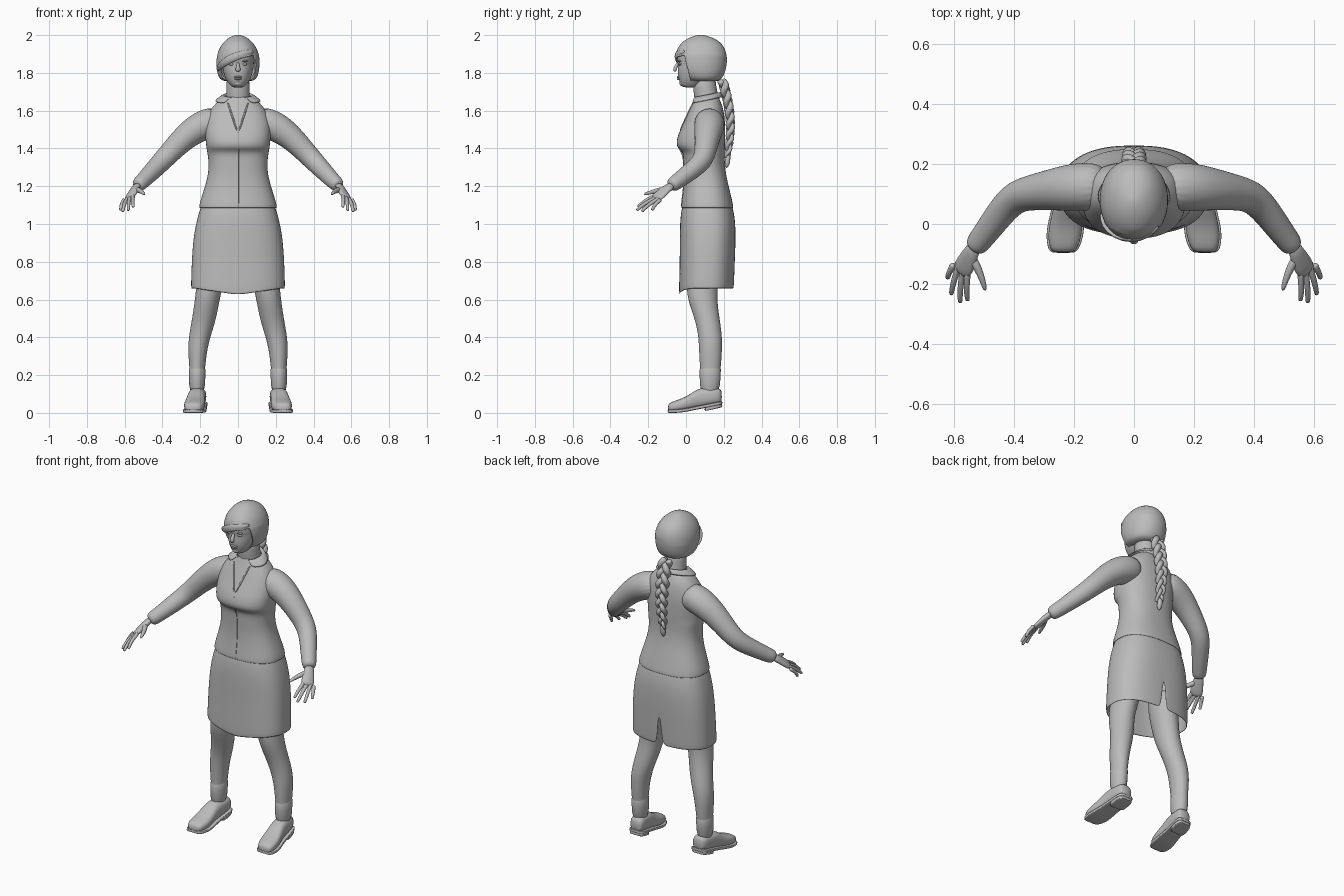
import bpy, bmesh, math
from mathutils import Vector

cube = bpy.data.objects.get("Cube")
if cube:
    bpy.data.objects.remove(cube)

TONE = (0.5, 0.5, 0.5, 1)
grey = bpy.data.materials.new("plain_grey")
grey.use_nodes = True
grey.diffuse_color = TONE
grey.node_tree.nodes["Principled BSDF"].inputs["Base Color"].default_value = TONE


def finish(name, bm, mirror=False, solid=0, subdiv=1, sharp=None):
    bmesh.ops.recalc_face_normals(bm, faces=bm.faces)
    me = bpy.data.meshes.new(name)
    bm.to_mesh(me)
    bm.free()
    me.materials.append(grey)
    me.shade_smooth()
    if sharp:
        me.set_sharp_from_angle(angle=math.radians(sharp))
    ob = bpy.data.objects.new(name, me)
    bpy.context.collection.objects.link(ob)
    if mirror:
        ob.modifiers.new("Mirror", 'MIRROR').use_mirror_merge = False
    if solid:
        mod = ob.modifiers.new("Thickness", 'SOLIDIFY')
        mod.thickness = solid
    if subdiv:
        mod = ob.modifiers.new("Smooth", 'SUBSURF')
        mod.levels = mod.render_levels = subdiv
    return ob


def loft(sections, caps=True, closed=True):
    bm = bmesh.new()
    rows = [[bm.verts.new(p) for p in s] for s in sections]
    n = len(rows[0])
    for a, b in zip(rows, rows[1:]):
        for i in range(n if closed else n - 1):
            j = (i + 1) % n
            bm.faces.new((a[i], a[j], b[j], b[i]))
    if caps:
        bm.faces.new(rows[0])
        bm.faces.new(rows[-1])
    return bm


def oval(c, u, v, n=24, e=2.0):
    pts = []
    for i in range(n):
        t = math.tau * i / n + math.pi / 2
        s, k = math.sin(t), math.cos(t)
        pts.append(Vector(c) + Vector(u) * math.copysign(abs(k) ** (2 / e), k)
                   + Vector(v) * math.copysign(abs(s) ** (2 / e), s))
    return pts


def rings(table, e=2.0, n=24):
    # each row: height, x from, x to, y from, y to
    return [oval(((a + b) / 2, (c + d) / 2, z), ((b - a) / 2, 0, 0), (0, (d - c) / 2, 0), n, e)
            for z, a, b, c, d in table]


def even(table, e=2.0, n=24):
    return rings([(z, -h, h, f, b) for z, h, f, b in table], e, n)


def tube(pts, radii, ref=(0, 1, 0), n=12):
    pts = [Vector(p) for p in pts]
    out = []
    for i, p in enumerate(pts):
        t = (pts[min(i + 1, len(pts) - 1)] - pts[max(i - 1, 0)]).normalized()
        side = t.cross(Vector(ref)).normalized()
        r = radii[i]
        a, b = r if isinstance(r, tuple) else (r, r)
        out.append(oval(p, side * a, side.cross(t) * b, n))
    return loft(out)


def ball(name, c, r, mirror=False):
    bm = bmesh.new()
    bmesh.ops.create_uvsphere(bm, u_segments=16, v_segments=10, radius=1)
    for v in bm.verts:
        v.co = Vector([c[k] + v.co[k] * r[k] for k in range(3)])
    return finish(name, bm, mirror, subdiv=0)


# Jacket body
jacket = finish("jacket", loft(even([
    (1.085, .207, -.027, .252), (1.11, .204, -.025, .248), (1.17, .185, -.016, .234),
    (1.25, .160, -.010, .214), (1.32, .154, -.014, .205), (1.38, .163, -.014, .205),
    (1.40, .167, -.044, .206), (1.43, .171, -.053, .207), (1.48, .175, -.040, .208),
    (1.54, .172, -.010, .207), (1.60, .150, .015, .200), (1.64, .118, .033, .188),
    (1.675, .075, .045, .170)], 2.4, 32), caps=False), solid=.006, subdiv=2)

# Sleeves
finish("sleeves", tube(
    [(.08, .125, 1.555), (.19, .125, 1.525), (.27, .115, 1.47), (.34, .105, 1.40),
     (.405, .09, 1.33), (.465, .01, 1.268), (.51, -.05, 1.222), (.537, -.085, 1.198)],
    [.078, .083, .070, .060, .054, .047, .041, .038], n=20), mirror=True, subdiv=2)

# Skirt: seam opens into a slit at the back, hem dips at the front
skirt_rows = even([
    (1.13, .180, -.010, .235), (1.08, .202, -.024, .250), (1.02, .218, -.031, .260),
    (.95, .233, -.033, .263), (.85, .243, -.033, .261), (.75, .247, -.035, .257),
    (.655, .250, -.038, .254)], 2.5, 40)
for row in skirt_rows:
    row.append(row[0].copy())
    gap = max(0, .85 - row[0].z) * .1
    row[0].x -= gap
    row[-1].x += gap
for p in skirt_rows[-1]:
    if p.y < .1:
        p.z -= .035 * max(0, 1 - abs(p.x) / .23)
bm = loft(skirt_rows, caps=False, closed=False)
bmesh.ops.remove_doubles(bm, verts=bm.verts, dist=.0005)
finish("skirt", bm, solid=.007, subdiv=2)

# Legs and socks
leg = [(.09, .178, .256, .075, .175), (.2, .177, .255, .077, .179), (.265, .172, .260, .072, .187),
       (.35, .160, .265, .068, .192), (.42, .140, .258, .064, .190), (.5, .115, .243, .045, .178),
       (.58, .100, .231, .015, .167), (.66, .085, .222, .0, .165), (.88, .02, .2, .0, .2)]
finish("legs", loft(rings(leg)), mirror=True, subdiv=2)
finish("socks", loft(rings([(z, a - .004, b + .004, c - .004, d + .004)
                            for z, a, b, c, d in leg[:3]])), mirror=True, sharp=40)


# Shoes: cross-sections from toe to heel
def tilt(y):
    return .2 * max(0, y + .03)


def shoe_part(name, stations, e, sharp=None):
    out = [oval((.222 - .1 * (y - .05), y, tilt(y) + (lo + hi) / 2), (w, 0, 0),
                (0, 0, (hi - lo) / 2), 24, e) for y, w, lo, hi in stations]
    return finish(name, loft(out), mirror=True, sharp=sharp)


outline = [(-.096, .032, .042), (-.083, .046, .056), (-.04, .057, .070), (0, .055, .080),
           (.04, .049, .098), (.07, .046, .112), (.13, .046, .102), (.175, .043, .092), (.19, .030, .075)]
shoe_part("shoe_uppers", [(y, w, .006, h) for y, w, h in outline], 2.6)
shoe_part("shoe_soles", [(y * 1.02, w + .006, 0, .018) for y, w, h in outline], 7, 50)
shoe_part("shoe_heels", [(.095, .048, -.018, .004), (.13, .05, -.016, .004),
                         (.175, .047, -.015, .004), (.193, .033, -.015, .004)], 7, 50)

# Hands
PALM = (-.61, .34, -.72)
finish("palms", tube([(.53, -.07, 1.208), (.545, -.1, 1.188), (.562, -.135, 1.158), (.582, -.167, 1.13)],
                     [(.024, .019), (.029, .018), (.038, .017), (.036, .013)], PALM, 16), mirror=True)
index, pinky = Vector((.556, -.176, 1.143)), Vector((.606, -.142, 1.122))
tips = [("index", (.555, -.255, 1.09)), ("middle", (.58, -.262, 1.072)),
        ("ring", (.61, -.235, 1.066)), ("pinky", (.622, -.18, 1.072))]
for k, (label, tip) in enumerate(tips):
    base, tip = index.lerp(pinky, k / 3), Vector(tip)
    mid = base.lerp(tip, .5) + Vector((.004, -.004, .006))
    finish(label + "_fingers", tube([base.lerp(tip, -.2), base, mid, tip.lerp(mid, .1), tip],
                                    [.011, .0115, .010, .009, .006], PALM, 10), mirror=True)
finish("thumbs", tube([(.543, -.105, 1.185), (.52, -.15, 1.177), (.506, -.185, 1.168), (.495, -.225, 1.156)],
                      [.016, .0145, .011, .007], PALM, 10), mirror=True)

# Neck and head
finish("neck", tube([(0, .125, 1.58), (0, .11, 1.66), (0, .098, 1.72), (0, .095, 1.80)],
                    [.075, .064, .062, .062], n=20))
finish("head", loft(even([
    (1.722, .028, -.012, .05), (1.735, .042, -.030, .09), (1.76, .062, -.037, .13),
    (1.785, .073, -.044, .165), (1.82, .082, -.045, .185), (1.845, .084, -.042, .19),
    (1.87, .086, -.050, .192), (1.91, .085, -.045, .19), (1.95, .07, -.02, .17),
    (1.975, .04, .02, .13)], 2.2)), subdiv=2)

# Facial features
finish("nose", tube([(0, -.040, 1.857), (0, -.050, 1.838), (0, -.061, 1.818), (0, -.056, 1.806)],
                    [(.007, .007), (.009, .009), (.015, .011), (.011, .006)]))
ball("eyes", (.033, -.030, 1.846), (.015, .011, .007), True)
ball("eyebrows", (.034, -.034, 1.863), (.02, .011, .005), True)
ball("upper_lip", (0, -.038, 1.778), (.023, .011, .006))
ball("lower_lip", (0, -.036, 1.768), (.019, .012, .006))
ball("chin", (0, -.020, 1.745), (.022, .015, .015))

# Hair cap with a slanted fringe line and an open face
bm = loft(even([
    (1.752, .080, .01, .172), (1.775, .103, -.02, .195), (1.81, .112, -.047, .21),
    (1.85, .115, -.057, .217), (1.89, .113, -.057, .217), (1.93, .100, -.047, .207),
    (1.965, .076, -.018, .182), (1.99, .044, .022, .135), (2.002, .012, .065, .09)], 2.1, 32))
cuts = [(Vector((0, 0, 1.872)), Vector((-.25, 0, 1))), (Vector((0, .012, 1.8)), Vector((0, 1, .25)))]
for co, no in cuts:
    bmesh.ops.bisect_plane(bm, geom=bm.verts[:] + bm.edges[:] + bm.faces[:], plane_co=co, plane_no=no)
gone = [f for f in bm.faces if all((f.calc_center_median() - co).dot(no) < 0 for co, no in cuts)]
bmesh.ops.delete(bm, geom=gone, context='FACES')
finish("hair_cap", bm, solid=.01, subdiv=2)
finish("fringe", tube([(.085, -.005, 1.915), (.045, -.043, 1.905), (-.01, -.055, 1.888),
                       (-.06, -.043, 1.865), (-.098, -.005, 1.835), (-.108, .04, 1.81)],
                      [(.008, .006), (.018, .009), (.022, .010), (.022, .010), (.018, .009), (.008, .006)]))

# Three-strand braid hanging down the back
for strand in range(3):
    pts, radii = [], []
    for i in range(49):
        f = i / 48
        t = f * 2.4 * math.tau + strand * math.tau / 3
        taper = 1 - .5 * f * f
        pts.append((.026 * taper * math.sin(t), .185 + .05 * math.sin(math.pi * min(1, f * .75 + .05))
                    + .011 * math.sin(2 * t), 1.76 - .41 * f))
        radii.append(.019 * taper)
    finish("braid_strand", tube(pts, radii, n=10))
finish("braid_tail", tube([(0, .222, 1.365), (0, .222, 1.345), (0, .218, 1.325), (0, .213, 1.295)],
                          [.016, .012, .018, .005]))

# Collar folded around the neck
collar = []
for i in range(25):
    a = math.radians(-152 + 304 * i / 24)
    front = (1 - math.cos(a)) / 2
    s, c = math.sin(a), math.cos(a)
    collar.append([Vector((.062 * s, .108 + .066 * c, 1.66)),
                   Vector((.072 * s, .108 + .072 * c, 1.715 - .035 * front)),
                   Vector(((.098 + .05 * front) * s, .108 + .09 * c, 1.672 - .035 * front))])
finish("collar", loft(collar, caps=False, closed=False), solid=.006)

# Raised edges of the jacket opening, laid on the jacket surface
bpy.context.view_layer.update()


def on_jacket(x, z):
    hit, loc, _, _ = jacket.ray_cast(Vector((x, -1, z)), Vector((0, 1, 0)))
    return loc if hit else Vector((x, 0, z))


neckline = [on_jacket(x, z) for x, z in [(.055, 1.645), (.04, 1.60), (.024, 1.55), (.004, 1.49)]]
finish("neckline_edges", tube(neckline, [.005] * 4, n=8), mirror=True)
closure = [on_jacket(.002, 1.49 - .04 * i) for i in range(11)]
finish("front_closure", tube(closure, [.0025] * 11, n=8))
